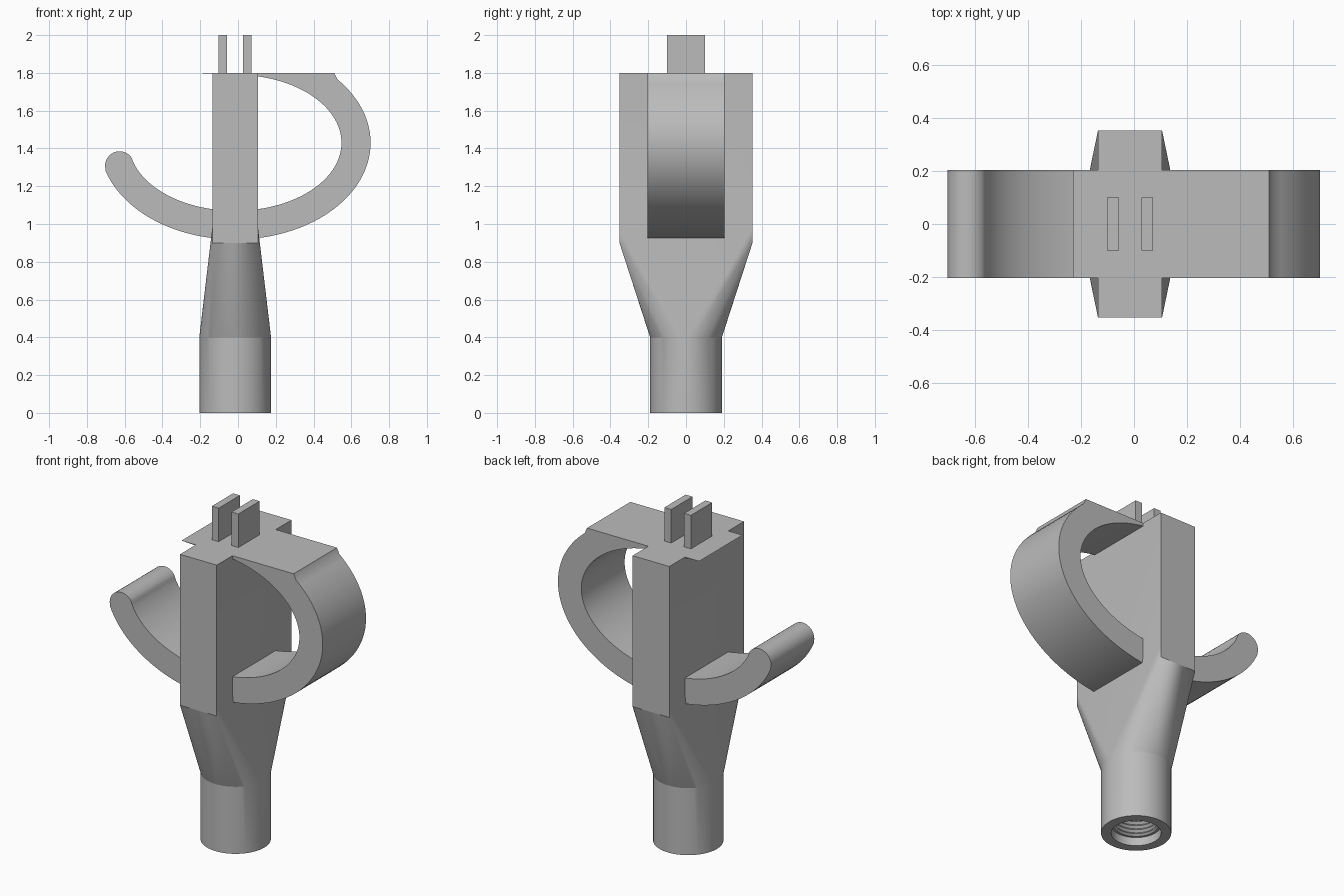
import bpy, bmesh, math

cube = bpy.data.objects.get("Cube")
if cube:
    bpy.data.objects.remove(cube, do_unlink=True)

grey = bpy.data.materials.new("plain grey")
grey.use_nodes = True
grey.diffuse_color = (0.5, 0.5, 0.5, 1)
grey.node_tree.nodes["Principled BSDF"].inputs["Base Color"].default_value = (0.5, 0.5, 0.5, 1)

CX = -0.015      # axis of the handle
SEG = 64


def finish(name, bm, angle=25):
    bmesh.ops.recalc_face_normals(bm, faces=bm.faces)
    mesh = bpy.data.meshes.new(name)
    bm.to_mesh(mesh)
    bm.free()
    mesh.materials.append(grey)
    obj = bpy.data.objects.new(name, mesh)
    bpy.context.collection.objects.link(obj)
    bpy.ops.object.select_all(action='DESELECT')
    obj.select_set(True)
    bpy.context.view_layer.objects.active = obj
    bpy.ops.object.shade_smooth_by_angle(angle=math.radians(angle))
    return obj


def ring(bm, r, z):
    return [bm.verts.new((CX + r * math.cos(2 * math.pi * i / SEG),
                          r * math.sin(2 * math.pi * i / SEG), z)) for i in range(SEG)]


def rectangle(bm, z, hx=0.121, hy=0.352):
    return [bm.verts.new((CX + sx * hx, sy * hy, z))
            for sx, sy in ((-1, -1), (1, -1), (1, 1), (-1, 1))]


def bridge(bm, a, b):
    for i in range(len(a)):
        j = (i + 1) % len(a)
        bm.faces.new((a[i], a[j], b[j], b[i]))


def arc(cx, cz, rx, rz, start, end, n):
    """Points on an ellipse between two angles in degrees."""
    angles = [math.radians(start + (end - start) * i / n) for i in range(n + 1)]
    return [(cx + rx * math.cos(a), cz + rz * math.sin(a)) for a in angles]


# Flared neck between the round handle and the flat block
bm = bmesh.new()
handle_top = ring(bm, 0.19, 0.4)
rectangle(bm, 0.9)
block_base = rectangle(bm, 0.98)
bmesh.ops.convex_hull(bm, input=bm.verts)
caps = [f for f in bm.faces
        if all(v.co.z < 0.401 for v in f.verts) or all(v.co.z > 0.979 for v in f.verts)]
bmesh.ops.delete(bm, geom=caps, context='FACES')

# Rectangular block above it
block_top = rectangle(bm, 1.8)
bridge(bm, block_base, block_top)
bm.faces.new(block_top)

# Round handle with a threaded socket bored in from below
profile = [(0.19, 0), (0.135, 0), (0.135, 0.05), (0.122, 0.05)]
for i in range(12):
    profile += [(0.11, 0.06 + i * 0.025), (0.122, 0.0725 + i * 0.025)]
rings = [handle_top] + [ring(bm, r, z) for r, z in profile]
for a, b in zip(rings, rings[1:]):
    bridge(bm, a, b)
bm.faces.new(rings[-1])
bmesh.ops.remove_doubles(bm, verts=bm.verts, dist=0.0005)
bmesh.ops.dissolve_limit(bm, angle_limit=0.002, verts=bm.verts, edges=bm.edges)
finish("handle_body", bm, 15)

# Curved hook: closed loop on the left, open rounded arm on the right
outline = [(-0.23, 1.8), (0.51, 1.8)]
outline += arc(CX, 1.43, 0.717, 0.512, 41, -163, 60)
outline += arc(-0.627, 1.308, 0.077, 0.077, 180, 32, 14)
outline += arc(CX, 1.43, 0.563, 0.36, -165, 90, 70)
bm = bmesh.new()
face = bm.faces.new([bm.verts.new((x, -0.204, z)) for x, z in outline])
side = bmesh.ops.extrude_face_region(bm, geom=[face])
bmesh.ops.translate(bm, vec=(0, 0.408, 0),
                    verts=[v for v in side["geom"] if isinstance(v, bmesh.types.BMVert)])
finish("curved_hook", bm)

# Two flat prongs on top
for name, x in (("right_prong", -0.08), ("left_prong", 0.05)):
    bm = bmesh.new()
    bmesh.ops.create_cube(bm, size=1)
    for v in bm.verts:
        v.co = (x + v.co.x * 0.045, v.co.y * 0.2, 1.89 + v.co.z * 0.22)
    finish(name, bm)
